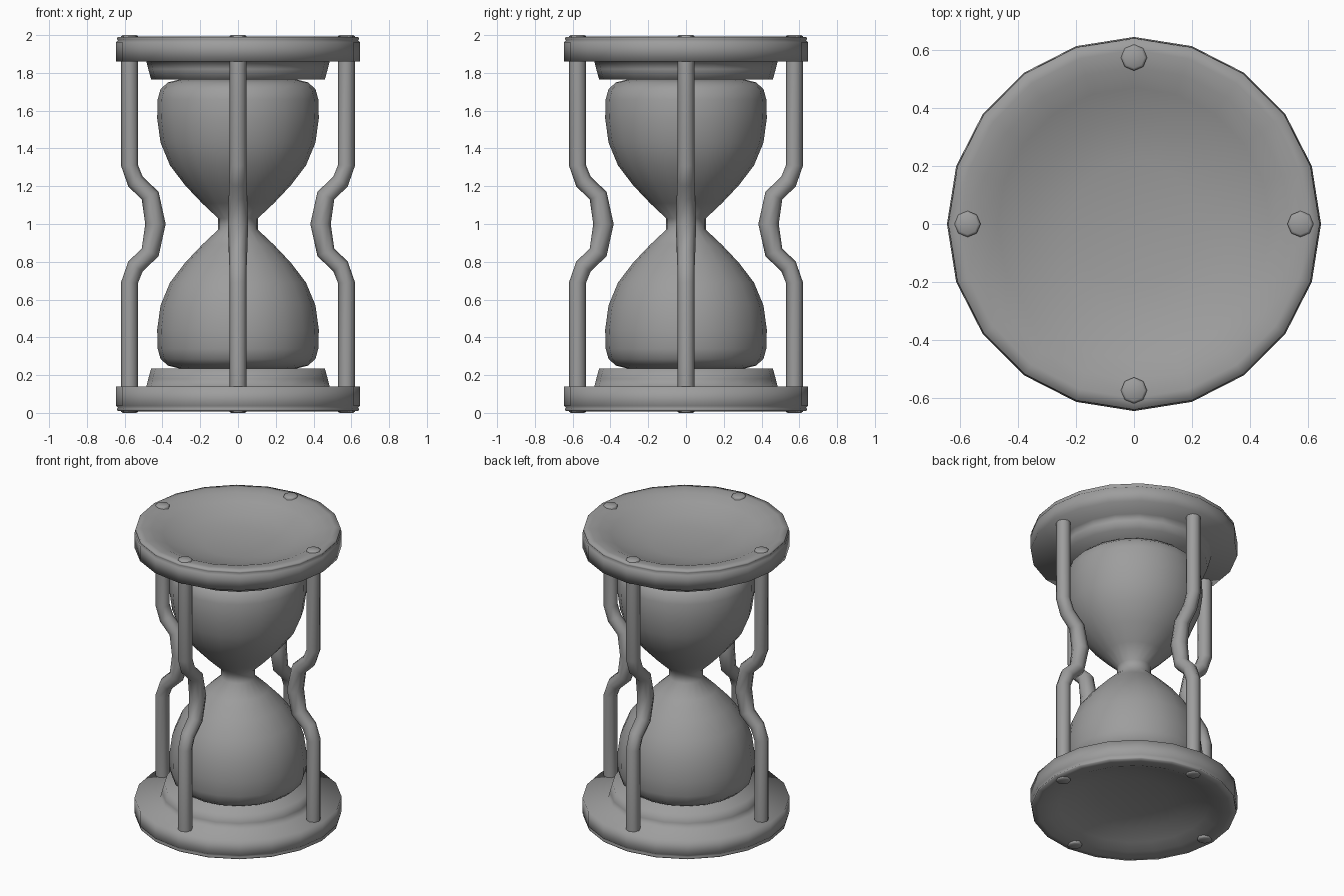
import bpy, bmesh
from math import cos, sin, pi, radians
from mathutils import Vector

if "Cube" in bpy.data.objects:
    bpy.data.objects.remove(bpy.data.objects["Cube"])

grey = bpy.data.materials.new("dark_grey")
grey.diffuse_color = (.34, .34, .34, 1)
grey.use_nodes = True
grey.node_tree.nodes["Principled BSDF"].inputs["Base Color"].default_value = grey.diffuse_color

def finish(bm, name, angle):
    bmesh.ops.recalc_face_normals(bm, faces=bm.faces)
    me = bpy.data.meshes.new(name)
    bm.to_mesh(me)
    bm.free()
    me.materials.append(grey)
    ob = bpy.data.objects.new(name, me)
    bpy.context.collection.objects.link(ob)
    bpy.ops.object.select_all(action='DESELECT')
    bpy.context.view_layer.objects.active = ob
    ob.select_set(True)
    bpy.ops.object.shade_smooth_by_angle(angle=radians(angle))
    return ob

def skin(bm, rings):
    for a, b in zip(rings, rings[1:]):
        n = len(a)
        for i in range(n):
            bm.faces.new((a[i], a[(i + 1) % n], b[(i + 1) % n], b[i]))

def cap(bm, ring, centre):
    c = bm.verts.new(centre)
    for i in range(len(ring)):
        bm.faces.new((ring[i], ring[(i + 1) % len(ring)], c))

def lathe(name, profile, sides=20, angle=40):
    """Revolve (radius, z) points; first and last points lie on the axis."""
    bm = bmesh.new()
    rings = [[bm.verts.new((r * cos(2 * pi * i / sides), r * sin(2 * pi * i / sides), z))
              for i in range(sides)] for r, z in profile[1:-1]]
    skin(bm, rings)
    cap(bm, rings[0], (0, 0, profile[0][1]))
    cap(bm, rings[-1], (0, 0, profile[-1][1]))
    return finish(bm, name, angle)

def flip(profile):
    return [(r, 2 - z) for r, z in profile]

# End plates: dished outer face, grooved rim, raised seat for the glass
plate = [(0, .12), (.22, .11), (.36, .085), (.47, .045), (.54, .016), (.60, .008), (.638, .01),
         (.641, .02), (.635, .028), (.645, .037), (.645, .14),
         (.485, .14), (.475, .18), (.46, .235), (0, .235)]
lathe("bottom_plate", plate, angle=120)
lathe("top_plate", flip(plate), angle=120)

# Glass bulbs joined at a narrow neck
half = [(0, .232), (.31, .235), (.37, .25), (.41, .285), (.425, .34), (.428, .44),
        (.41, .57), (.36, .69), (.28, .795), (.19, .89), (.105, .97)]
lathe("glass", half + flip(half)[::-1], angle=60)

# Four posts that bend inward at the waist: (distance from axis, z, thickness)
lower = [(.574, 0, .036), (.574, .006, .045), (.574, .14, .045), (.574, .69, .045),
         (.543, .775, .046), (.465, .85, .049)]
path = lower + [(.437, 1, .054)] + [(r, 2 - z, t) for r, z, t in lower[::-1]]

def post(name, turn):
    bm = bmesh.new()
    out = Vector((cos(turn), sin(turn), 0))
    side = Vector((-sin(turn), cos(turn), 0))
    up = Vector((0, 0, 1))
    rings = []
    for k, (r, z, t) in enumerate(path):
        p, q = path[max(k - 1, 0)], path[min(k + 1, len(path) - 1)]
        tangent = (out * (q[0] - p[0]) + up * (q[1] - p[1])).normalized()
        if z < .2 or z > 1.8:
            tangent = up
        across = side.cross(tangent)
        rings.append([bm.verts.new(out * r + up * z + t * (across * cos(pi * i / 4) + side * sin(pi * i / 4)))
                      for i in range(8)])
    skin(bm, rings)
    cap(bm, rings[0], out * path[0][0])
    cap(bm, rings[-1], out * path[-1][0] + up * 2)
    finish(bm, name, 60)

for i, label in enumerate(("right", "back", "left", "front")):
    post(label + "_post", i * pi / 2)
